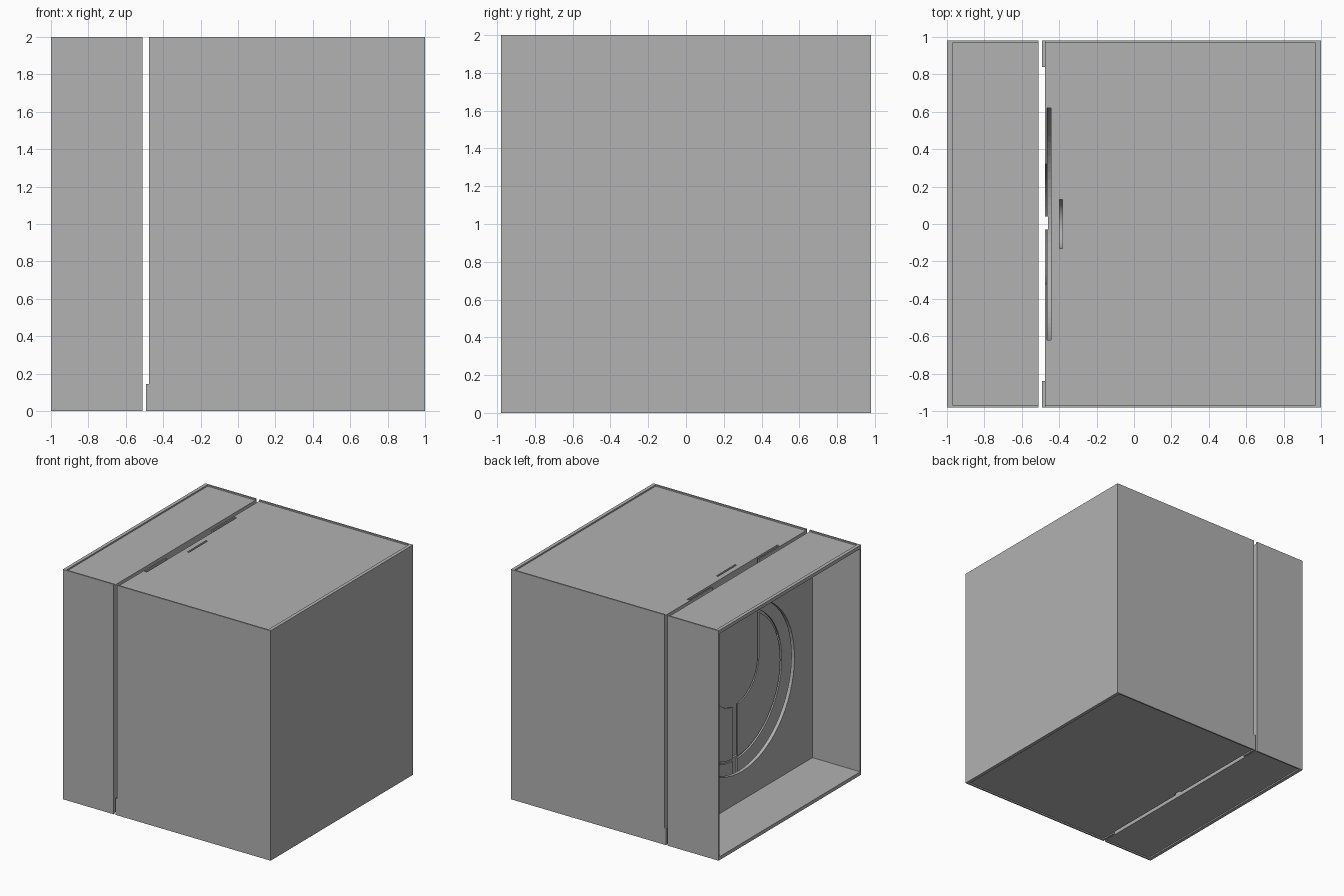
import bpy, bmesh, math

old = bpy.data.objects.get("Cube")
if old:
    bpy.data.objects.remove(old, do_unlink=True)

grey = bpy.data.materials.new("plain grey")
grey.use_nodes = True
grey.diffuse_color = (0.445, 0.445, 0.445, 1)
grey.node_tree.nodes["Principled BSDF"].inputs["Base Color"].default_value = grey.diffuse_color


def prism(name, outline, x0, x1):
    """Extrude a (y, z) outline along x."""
    bm = bmesh.new()
    face = bm.faces.new([bm.verts.new((x0, y, z)) for y, z in outline])
    new = bmesh.ops.extrude_face_region(bm, geom=[face])["geom"]
    verts = [v for v in new if isinstance(v, bmesh.types.BMVert)]
    bmesh.ops.translate(bm, verts=verts, vec=(x1 - x0, 0, 0))
    bmesh.ops.recalc_face_normals(bm, faces=bm.faces)
    mesh = bpy.data.meshes.new(name)
    bm.to_mesh(mesh)
    bm.free()
    mesh.materials.append(grey)
    obj = bpy.data.objects.new(name, mesh)
    bpy.context.collection.objects.link(obj)
    return obj


def box(name, x0, x1, y0, y1, z0, z1):
    return prism(name, [(y0, z0), (y1, z0), (y1, z1), (y0, z1)], x0, x1)


def arc(r, zc, start, end, n=64):
    steps = [start + (end - start) * i / n for i in range(n + 1)]
    return [(r * math.cos(a), zc + r * math.sin(a)) for a in steps]


def disc(name, r, zc, x0, x1):
    return prism(name, arc(r, zc, 0, math.tau)[:-1], x0, x1)


def u_slot(r, zc, x0, x1):
    """Round-bottomed slot that is open at the top."""
    outline = [(-r, 2.1)] + arc(r, zc, math.pi, math.tau, 40) + [(r, 2.1)]
    return prism("slot_cutter", outline, x0, x1)


def cut(target, cutter):
    cutter.hide_render = True
    mod = target.modifiers.new("cut", "BOOLEAN")
    mod.operation = "DIFFERENCE"
    mod.solver = "EXACT"
    mod.object = cutter
    bpy.context.view_layer.objects.active = target
    bpy.ops.object.modifier_apply(modifier=mod.name)
    bpy.data.objects.remove(cutter, do_unlink=True)


D = 0.98        # half depth
REC = 0.012     # recess of the top and bottom panels

# Wide body and narrow open frame, split by a thin gap
body = box("main_body", -0.477, 1, -D, D, 0, 2)
frame = box("open_frame", -1, -0.51, -D, D, 0, 2)

# Recessed top and bottom panels, leaving a rim along the outer edges
for part, x0, x1 in ((body, -0.6, 0.97), (frame, -0.97, -0.4)):
    for z0, z1 in ((2 - REC, 2.1), (-0.1, REC)):
        cut(part, box("panel_cutter", x0, x1, -0.967, 0.967, z0, z1))

# Frame interior and the large round opening in its back wall
cut(frame, box("interior_cutter", -1.1, -0.54, -0.967, 0.967, 0.03, 1.97))
cut(frame, disc("opening_cutter", 0.72, 1, -0.6, -0.4))

# Ring groove on the facing side of the body
groove = disc("groove_cutter", 0.635, 1, -0.55, -0.462)
cut(groove, disc("groove_core", 0.615, 1, -0.6, -0.4))
cut(body, groove)

# Round-bottomed slots reaching the top, and the channel to the bottom
cut(body, u_slot(0.32, 1.155, -0.55, -0.461))
cut(body, u_slot(0.62, 1, -0.466, -0.444))
cut(body, u_slot(0.13, 1.4, -0.398, -0.382))
cut(body, box("channel_cutter", -0.55, -0.459, -0.03, 0.04, -0.1, 1))

# Spacer pads at the bottom corners of the gap
for side, y0, y1 in (("front", -D, -0.84), ("back", 0.84, D)):
    box(side + "_spacer_pad", -0.492, -0.476, y0, y1, 0, 0.145)
